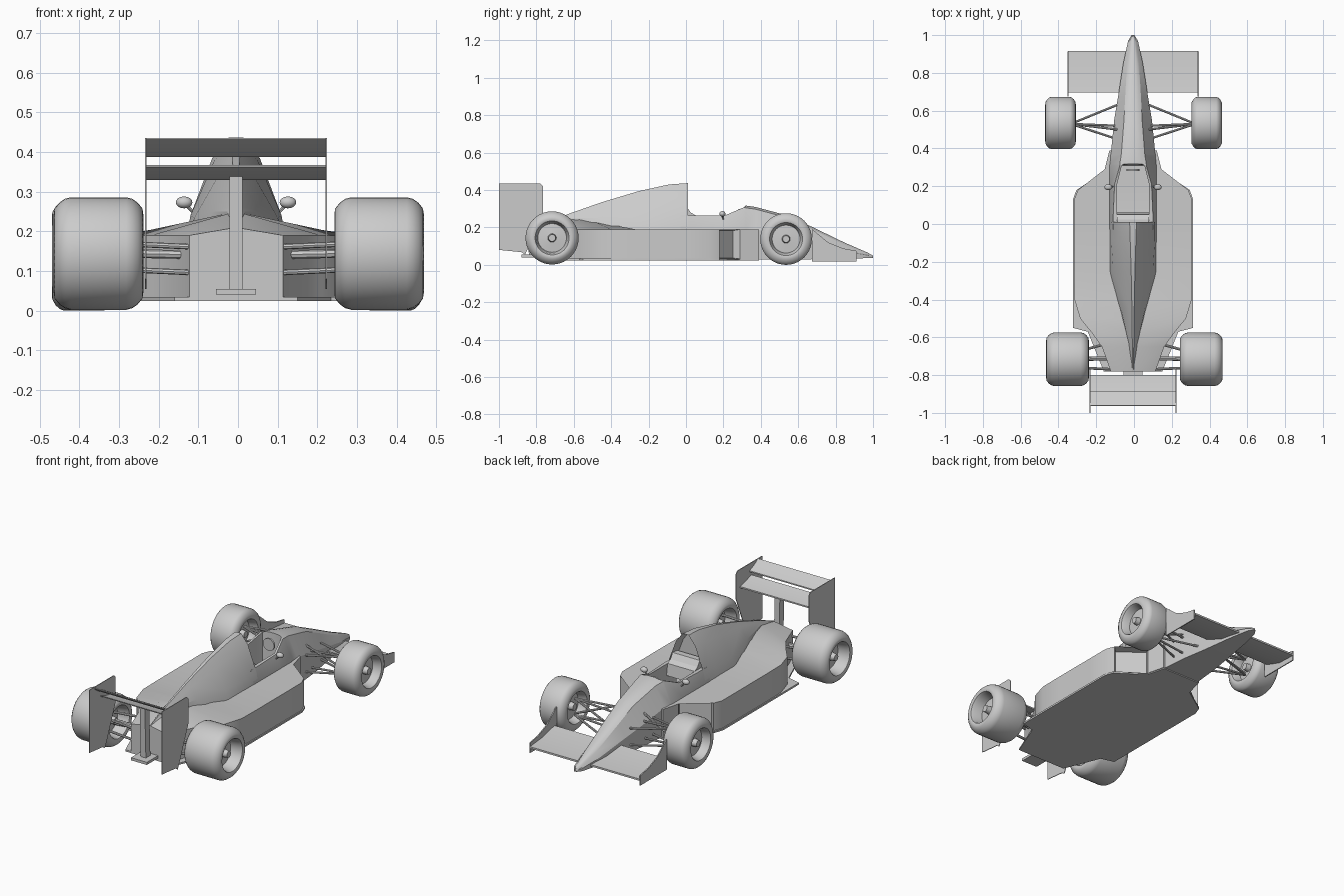
import bpy, bmesh
from math import pi, radians
from mathutils import Vector, Matrix

old = bpy.data.objects.get("Cube")
if old:
    bpy.data.objects.remove(old)

CENTRE = -0.005   # the body's own centre line

grey = bpy.data.materials.new("plain_grey")
grey.use_nodes = True
grey.diffuse_color = (0.6, 0.6, 0.6, 1)
grey.node_tree.nodes["Principled BSDF"].inputs["Base Color"].default_value = (0.6, 0.6, 0.6, 1)


def finish(name, bm, mirror=True, angle=25, loc=(CENTRE, 0, 0)):
    bmesh.ops.recalc_face_normals(bm, faces=bm.faces[:])
    me = bpy.data.meshes.new(name)
    bm.to_mesh(me)
    bm.free()
    me.materials.append(grey)
    ob = bpy.data.objects.new(name, me)
    ob.location = loc
    bpy.context.collection.objects.link(ob)
    if mirror:
        ob.modifiers.new("Mirror", 'MIRROR').merge_threshold = 0.0005
    bpy.ops.object.select_all(action='DESELECT')
    ob.select_set(True)
    bpy.context.view_layer.objects.active = ob
    bpy.ops.object.shade_smooth_by_angle(angle=radians(angle))
    return ob


def loft(sections):
    """Skin half cross-sections [(y, [(x, z), ...]), ...] along y, capping both ends."""
    bm = bmesh.new()
    rings = [[bm.verts.new((x, y, z)) for x, z in pts] for y, pts in sections]
    for a, b in zip(rings, rings[1:]):
        n = len(a)
        for i in range(n - 1):
            bm.faces.new((a[i], a[i + 1], b[i + 1], b[i]))
    caps = [bm.faces.new(rings[0]), bm.faces.new(rings[-1])]
    return bm, caps


def prism(name, outline, lo, hi, axis='X', mirror=True):
    """Extrude an outline: (y, z) along x, or (x, y) along z."""
    bm = bmesh.new()
    put = (lambda a, b, c: (c, a, b)) if axis == 'X' else (lambda a, b, c: (a, b, c))
    f = bm.faces.new([bm.verts.new(put(a, b, lo)) for a, b in outline])
    ext = bmesh.ops.extrude_face_region(bm, geom=[f])
    step = Vector(put(0, 0, hi - lo))
    bmesh.ops.translate(bm, vec=step, verts=[v for v in ext["geom"] if isinstance(v, bmesh.types.BMVert)])
    return finish(name, bm, mirror)


def rods(name, pairs):
    bm = bmesh.new()
    for a, b, r in pairs:
        a, b = Vector(a), Vector(b)
        turn = (b - a).to_track_quat('Z', 'Y').to_matrix().to_4x4()
        bmesh.ops.create_cone(bm, cap_ends=True, segments=8, radius1=r, radius2=r, depth=(b - a).length,
                              matrix=Matrix.Translation((a + b) / 2) @ turn)
    return finish(name, bm)


# Nose and cockpit tub
def tub(y, rim, top, inner, seat, w=0.125):
    return y, [(0, .03), (w, .03), (w, .19), (rim, top), (inner, top), (inner, seat), (0, seat)]


def nose(y, w, zb, zm, wt, zt):
    return y, [(0, zb), (w, zb), (w, zm), (wt, zt - .012), (wt * .7, zt - .005), (wt * .3, zt), (0, zt)]


bm, _ = loft([
    tub(-.03, .105, .265, .085, .11), tub(.05, .105, .265, .085, .10),
    tub(.21, .098, .265, .085, .10), tub(.31, .07, .308, .06, .10),
    nose(.318, .122, .03, .19, .07, .317), nose(.37, .118, .03, .19, .062, .31),
    nose(.55, .10, .03, .15, .048, .262), nose(.67, .08, .03, .12, .042, .205),
    nose(.85, .052, .033, .075, .032, .118), nose(.97, .026, .036, .052, .018, .066),
    nose(1, .008, .038, .043, .005, .05)])
finish("nose_and_cockpit", bm)

# Side pods with a rear deck that rises to the centre line
pods = [(.39, .1, .125, .19), (.29, .1, .15, .19), (.18, .1, .292, .19), (.13, .1, .312, .19),
        (0, .1, .312, .19), (-.03, 0, .312, .19), (-.27, 0, .312, .19), (-.40, 0, .31, .215),
        (-.50, 0, .28, .235), (-.58, 0, .215, .25), (-.65, 0, .165, .25), (-.78, 0, .118, .21)]
bm, _ = loft([(y, [(xi, .03), (xo, .03), (xo, .19), (xi, zc)]) for y, xi, xo, zc in pods])
bmesh.ops.recalc_face_normals(bm, faces=bm.faces[:])
bm.normal_update()
inlet = [f for f in bm.faces if .2 < f.calc_center_median().y < .27 and f.normal.y > .4]
bmesh.ops.inset_region(bm, faces=inlet, thickness=.01, depth=-.045)
finish("side_pods", bm)

# Floor plate
prism("floor", [(0, .39), (.12, .39), (.15, .28), (.3, .18), (.318, .13), (.318, -.55), (.24, -.57),
                (.155, -.78), (0, -.78)], .024, .034, 'Z')

# Engine cover with a hollow air intake
cover = [(.01, .125, .115, .24, .06, .385, .018, .437), (-.09, .125, .115, .24, .055, .378, .015, .43),
         (-.25, .125, .105, .235, .042, .345, .010, .395), (-.45, .075, .062, .25, .022, .31, .006, .335),
         (-.63, .028, .022, .25, .012, .262, .004, .272), (-.78, .008, .006, .2, .004, .205, .002, .212)]
bm, caps = loft([(y, [(0, .18), (a, .18), (b, zb), (c, zc), (d, zd), (0, zd)])
                 for y, a, b, zb, c, zc, d, zd in cover])
bmesh.ops.recalc_face_normals(bm, faces=bm.faces[:])
hollow = bmesh.ops.inset_region(bm, faces=[caps[0]], thickness=.012)
for v in caps[0].verts:
    v.co.y -= .05
    if v.co.x < .02 and v.co.z < .3:
        v.co.x = 0
finish("engine_cover", bm)

# Headrest sloping down to the cockpit
prism("headrest", [(-.03, .2), (.06, .2), (.05, .265), (.025, .28), (.005, .31), (-.03, .31)], 0, .085)

# Steering wheel
bm = bmesh.new()
bmesh.ops.create_cone(bm, cap_ends=True, segments=16, radius1=.035, radius2=.035, depth=.01,
                      matrix=Matrix.Translation((0, .285, .265)) @ Matrix.Rotation(pi / 2, 4, 'X'))
finish("steering_wheel", bm, mirror=False)

# Mirrors on short stalks
bm = bmesh.new()
bmesh.ops.create_uvsphere(bm, u_segments=16, v_segments=8, radius=1,
                          matrix=Matrix.Translation((.131, .195, .273)) @ Matrix.Diagonal((.021, .016, .015, 1)))
finish("mirrors", bm, angle=40)
rods("mirror_stalks", [((.095, .2, .235), (.128, .195, .268), .004)])

# Front wing
prism("front_wing", [(.915, .045), (.8, .05), (.695, .085), (.695, .091), (.8, .066), (.915, .055)], 0, .345)
prism("front_wing_end_plates", [(.675, .018), (.675, .19), (.70, .17), (.76, .12), (.84, .088),
                                (.912, .075), (.912, .018)], .342, .348)

# Rear wing, end plates, post and foot
prism("rear_wing_main_plane", [(-.80, .33), (-.80, .338), (-.85, .349), (-.90, .367), (-.90, .362),
                               (-.85, .338)], 0, .228)
prism("rear_wing_flap", [(-.885, .388), (-.885, .395), (-.93, .415), (-.96, .436), (-.963, .432),
                         (-.93, .406)], 0, .228)
prism("rear_wing_end_plates", [(-1, .435), (-.78, .435), (-.765, .42), (-.765, .28), (-.84, .10),
                               (-.86, .055), (-.88, .068), (-1, .08)], .226, .23)
prism("rear_wing_post", [(-.80, .045), (-.84, .045), (-.85, .345), (-.81, .335)], 0, .016)
prism("rear_foot", [(-.76, .04), (-.88, .04), (-.88, .055), (-.76, .055)], 0, .05)

# Suspension arms
front = [((.085, yi, zi), (.33, .53, zo), .006)
         for zi, zo in ((.165, .185), (.07, .09)) for yi in (.63, .52, .45)]
front.append(((.08, .5, .2), (.33, .53, .1), .006))
rods("front_suspension", front)
rear = [((.09, yi, zi), (.31, yo, zi + .01), .007)
        for zi in (.16, .095) for yi, yo in ((-.62, -.68), (-.77, -.76))]
rear.append(((.06, -.71, .14), (.31, -.715, .145), .011))
rods("rear_suspension", rear)


# Wheels: a tyre and recessed rim spun about the axle
def wheel(name, loc, R, h):
    half = [(0, .78), (.13, .78), (.16, .45), (.54, .40), (.60, .85), (.64, .97), (.70, 1), (.80, .98),
            (.90, .88), (.97, .76), (1, .62)]
    profile = half + [(r, -x) for r, x in reversed(half)]
    bm = bmesh.new()
    vs = [bm.verts.new((x * h, 0, r * R)) for r, x in profile]
    edges = [bm.edges.new(p) for p in zip(vs, vs[1:])]
    bmesh.ops.spin(bm, geom=vs + edges, axis=(1, 0, 0), cent=(0, 0, 0), angle=2 * pi, steps=40)
    bmesh.ops.remove_doubles(bm, verts=bm.verts[:], dist=.0002)
    finish(name, bm, mirror=False, angle=35, loc=loc)


for side, s in (("left", 1), ("right", -1)):
    wheel(f"front_{side}_wheel", (s * .387 - .002, .535, .138), .138, .081)
    wheel(f"rear_{side}_wheel", (s * .354 + .002, -.716, .144), .142, .113)
